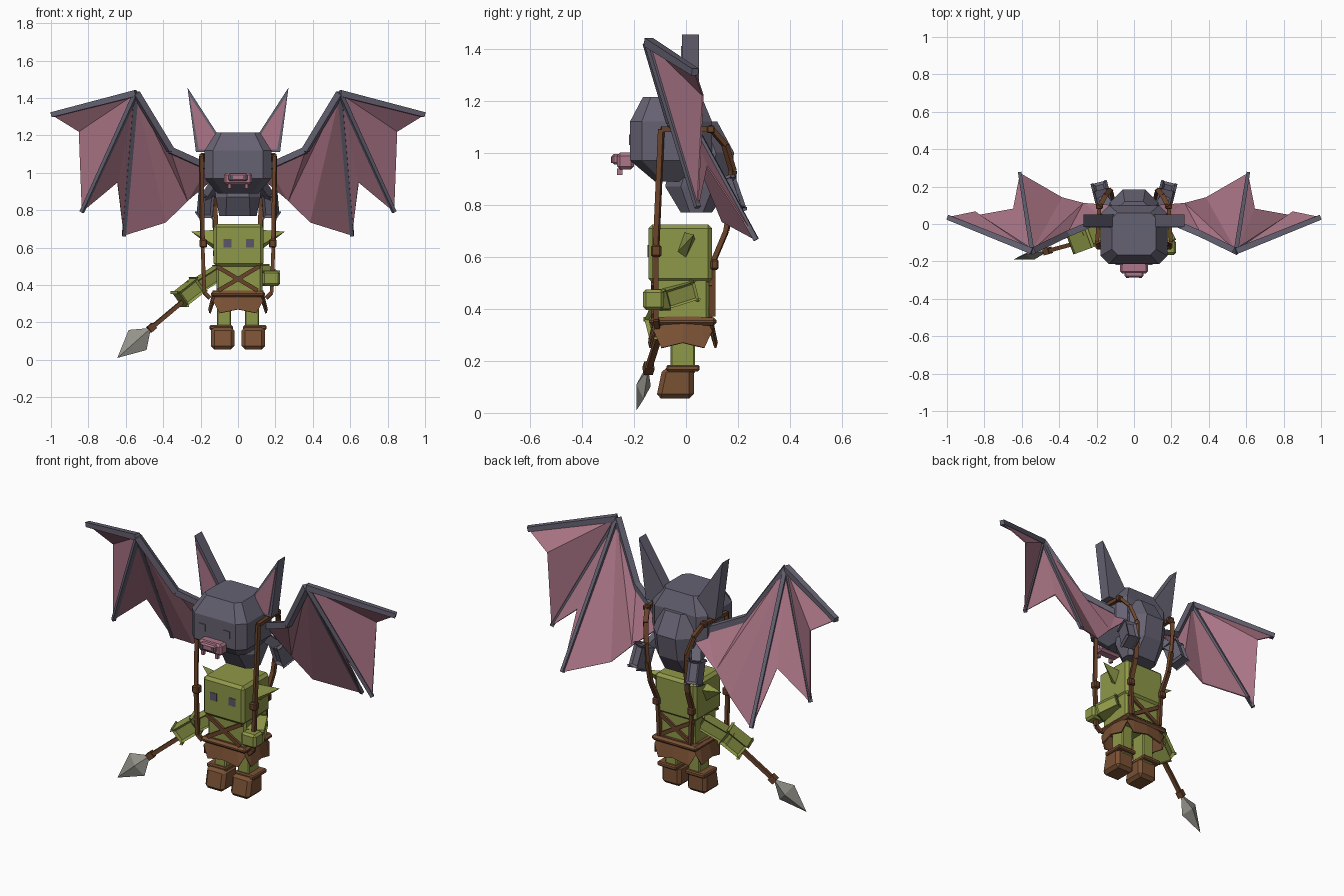
import bpy, bmesh, math
from mathutils import Vector, Matrix

if "Cube" in bpy.data.objects:
    bpy.data.objects.remove(bpy.data.objects["Cube"], do_unlink=True)


def material(name, r, g, b):
    lin = [((c / 255 + 0.055) / 1.055) ** 2.4 for c in (r, g, b)] + [1]
    m = bpy.data.materials.new(name)
    m.use_nodes = True
    m.diffuse_color = lin
    m.node_tree.nodes["Principled BSDF"].inputs["Base Color"].default_value = lin
    return m


GREY = material("slate fur", 102, 98, 114)
PINK = material("dusty pink skin", 172, 118, 135)
GREEN = material("olive skin", 143, 152, 72)
LEATHER = material("brown leather", 122, 81, 52)
STRAP = material("strap brown", 106, 67, 42)
METAL = material("dull metal", 150, 149, 141)
DARK = material("dark eye", 92, 86, 104)


def finish(name, bm, mat):
    bmesh.ops.recalc_face_normals(bm, faces=bm.faces)
    me = bpy.data.meshes.new(name)
    bm.to_mesh(me)
    bm.free()
    me.materials.append(mat)
    ob = bpy.data.objects.new(name, me)
    bpy.context.collection.objects.link(ob)
    return ob


def box(name, lo, hi, mat, bevel=0.0, slant=None):
    """Axis-aligned box between two corners, with chamfered edges."""
    lo, hi = Vector(lo), Vector(hi)
    bm = bmesh.new()
    bmesh.ops.create_cube(bm, size=1)
    for v in bm.verts:
        v.co = (lo + hi) / 2 + v.co * (hi - lo)
        if slant and v.co.z > (lo.z + hi.z) / 2 and v.co.y < (lo.y + hi.y) / 2:
            v.co.y += slant
    if bevel:
        bmesh.ops.bevel(bm, geom=bm.edges[:], offset=bevel, segments=1, affect='EDGES')
    return finish(name, bm, mat)


def beams(name, pts, w, d, mat, taper=1.0, bevel=0.0):
    """Square-section beams along a path."""
    bm = bmesh.new()
    pts = [Vector(p) for p in pts]
    for a, b in zip(pts, pts[1:]):
        r = (b - a).to_track_quat('Z', 'Y').to_matrix().to_4x4()
        new = bmesh.ops.create_cube(bm, size=1)["verts"]
        for v in new:
            k = taper if v.co.z > 0 else 1
            local = Vector((v.co.x * w * k, v.co.y * d * k, v.co.z * (b - a).length))
            v.co = (a + b) / 2 + r @ local
    if bevel:
        bmesh.ops.bevel(bm, geom=bm.edges[:], offset=bevel, segments=1, affect='EDGES')
    return finish(name, bm, mat)


def loft(name, rings, mat):
    """Chamfered rectangles (z, half width, y front, y back, chamfer) joined upward."""
    bm = bmesh.new()
    prev = None
    for z, x, f, b, c in rings:
        co = [(-x + c, f), (x - c, f), (x, f + c), (x, b - c),
              (x - c, b), (-x + c, b), (-x, b - c), (-x, f + c)]
        ring = [bm.verts.new((px, py, z)) for px, py in co]
        if prev:
            for i in range(8):
                j = (i + 1) % 8
                bm.faces.new((prev[i], prev[j], ring[j], ring[i]))
        else:
            bm.faces.new(ring)
        prev = ring
    bm.faces.new(prev)
    return finish(name, bm, mat)


def solid(name, pts, faces, mat):
    bm = bmesh.new()
    vs = [bm.verts.new(p) for p in pts]
    for f in faces:
        bm.faces.new([vs[i] for i in f])
    return finish(name, bm, mat)


def prism(name, outline, y0, y1, mat):
    """Outline in x and z, extruded along y."""
    n = len(outline)
    pts = [(x, y, z) for y in (y0, y1) for x, z in outline]
    faces = [range(n), range(n, 2 * n)]
    faces += [(i, (i + 1) % n, (i + 1) % n + n, i + n) for i in range(n)]
    return solid(name, pts, faces, mat)


# Bat head and body
loft("bat_head", [(0.89, .11, -.12, .05, .03), (0.97, .178, -.215, .1, .045),
                  (1.12, .178, -.215, .1, .045), (1.215, .118, -.165, .06, .03)], GREY)
loft("bat_body", [(0.77, .1, -.02, .1, .035), (0.87, .12, -.08, .165, .06),
                  (1.0, .13, -.05, .185, .07), (1.12, .1, 0, .12, .05)], GREY)
# Snout
box("snout", (-.075, -.265, .935), (.075, -.2, 1.0), PINK, .012)
box("snout_tip", (-.05, -.285, .955), (.05, -.25, .995), PINK, .008)

for s in (-1, 1):
    side = "left" if s > 0 else "right"
    box(f"nostril_{side}", (s * .035 - .008, -.288, .96), (s * .035 + .008, -.28, .985), DARK)
    box(f"fang_{side}", (s * .045 - .008, -.265, .915), (s * .045 + .008, -.245, .94), PINK)
    box(f"bat_eye_{side}", (s * .08 - .02, -.22, 1.03), (s * .08 + .02, -.212, 1.07), GREY)

    # Bat ear with pink inner face
    ear = [(.27, 1.455), (.225, 1.11), (.165, 1.11), (.105, 1.2)]
    prism(f"bat_ear_{side}", [(s * x, z) for x, z in ear], -.015, .05, GREY)
    inner = [(.258, 1.41), (.21, 1.125), (.17, 1.125), (.122, 1.205)]
    prism(f"bat_ear_inner_{side}", [(s * x, z) for x, z in inner], -.02, -.014, PINK)

    # Bat legs
    beams(f"bat_leg_{side}", [(s * .11, .06, .95), (s * .17, .15, .86)], .05, .05, GREY)
    beams(f"bat_foot_{side}", [(s * .168, .14, .89), (s * .178, .18, .775)], .065, .07, GREY, 1, .012)

    # Wing: membrane fanned from the elbow, then the bones
    elbow, tip = (s * .545, -.145, 1.425), (s * .995, .035, 1.31)
    joint, root = (s * .36, -.055, 1.12), (s * .16, .03, 1.03)
    finger_a, finger_b = (s * .835, .045, .79), (s * .61, .27, .665)
    rim = [tip, (s * .85, .065, 1.22), finger_a, (s * .645, .08, .95), finger_b,
           (s * .385, .14, .735), (s * .27, .11, .85), (s * .13, .1, .97), root, joint]
    fan = [(0, i, i + 1) for i in range(1, 7)] + [(0, 7, 10), (7, 8, 9), (7, 9, 10)]
    skin = solid(f"wing_membrane_{side}", [elbow] + rim, fan, PINK)
    mod = skin.modifiers.new("thickness", 'SOLIDIFY')
    mod.thickness, mod.offset = .006, 0
    beams(f"wing_arm_{side}", [root, joint, elbow], .034, .034, GREY)
    beams(f"wing_leading_bone_{side}", [elbow, tip], .034, .034, GREY, .8)
    beams(f"wing_finger_outer_{side}", [elbow, finger_a], .024, .024, GREY, .8)
    beams(f"wing_finger_inner_{side}", [elbow, finger_b], .024, .024, GREY, .8)

    # Carrying straps, over the bat and down to the rider
    beams(f"harness_front_{side}", [(s * .185, .1, 1.09), (s * .197, -.095, 1.09),
          (s * .19, -.115, .63), (s * .18, -.115, .36), (s * .15, -.11, .33)], .02, .02, STRAP)
    beams(f"harness_back_{side}", [(s * .185, .09, 1.1), (s * .155, .15, 1.03), (s * .13, .18, .93),
          (s * .125, .175, .82), (s * .12, .155, .7), (s * .11, .1, .57), (s * .1, .1, .37)],
          .026, .018, STRAP)
    box(f"front_buckle_{side}", (s * .185 - .02, -.135, .6), (s * .185 + .02, -.095, .645), STRAP, .006)
    box(f"back_buckle_{side}", (s * .113 - .02, .095, .55), (s * .113 + .02, .125, .59), STRAP, .006)
    box(f"top_buckle_{side}", (s * .185 - .018, .08, 1.075), (s * .185 + .018, .11, 1.105), STRAP, .005)

    # Goblin ear, eye, leg and boot
    solid(f"goblin_ear_{side}", [(s * .12, -.04, .61), (s * .12, -.005, .585), (s * .12, .035, .665),
          (s * .12, -.01, .695), (s * .25, .03, .685)],
          [(0, 1, 2, 3), (0, 1, 4), (1, 2, 4), (2, 3, 4), (3, 0, 4)], GREEN)
    box(f"goblin_eye_{side}", (s * .06 - .018, -.148, .6), (s * .06 + .026, -.14, .645), DARK)
    box(f"goblin_leg_{side}", (s * .075 - .037, -.06, .15), (s * .075 + .037, .035, .4), GREEN, .006)
    box(f"boot_{side}", (s * .082 - .062, -.115, .055), (s * .082 + .062, .03, .175), LEATHER, .018, .025)
    box(f"boot_cuff_{side}", (s * .09 - .062, -.075, .16), (s * .09 + .062, .052, .185), LEATHER, .006)

    # Crossed chest straps, front and back
    for y, where in ((-.127, "front"), (.093, "back")):
        beams(f"{where}_cross_strap_{side}", [(s * .115, y, .5), (-s * .105, y, .37)], .014, .022, STRAP)

# Goblin head and torso
box("goblin_head", (-.13, -.145, .5), (.137, .1, .725), GREEN, .016)
box("goblin_torso", (-.115, -.12, .33), (.13, .088, .52), GREEN, .012)

# Ragged skirt: squarish ring with a scalloped hem
bm = bmesh.new()
N = 16
rows = [[], [], []]
for i in range(N):
    a = math.tau * i / N
    c, d = math.cos(a), math.sin(a)
    sx = math.copysign(abs(c) ** .5, c)
    sy = math.copysign(abs(d) ** .5, d)
    hem = .25 if i % 4 in (1, 3) else (.315 if i % 4 == 2 else .27)
    for row, grow, z in zip(rows, (.93, .98, 1.1), (.37, .34, hem)):
        row.append(bm.verts.new((sx * .145 * grow, -.012 + sy * .122 * grow, z)))
for lower, upper in zip(rows[1:], rows):
    for i in range(N):
        j = (i + 1) % N
        bm.faces.new((lower[i], lower[j], upper[j], upper[i]))
bm.faces.new(rows[0])
skirt = finish("skirt", bm, LEATHER)
mod = skirt.modifiers.new("thickness", 'SOLIDIFY')
mod.thickness = .008
box("belt", (-.145, -.142, .335), (.145, .118, .367), LEATHER, .012)

# Goblin arms
beams("left_arm", [(.12, .02, .47), (.175, -.09, .435)], .08, .07, GREEN, 1, .008)
box("left_fist", (.13, -.165, .395), (.225, -.085, .475), GREEN, .012)
beams("right_arm", [(-.1, .0, .47), (-.24, -.07, .38)], .07, .07, GREEN, 1, .008)
beams("right_fist", [(-.215, -.065, .4), (-.31, -.1, .325)], .085, .085, GREEN, 1, .012)

# Spear: shaft, collar and four-sided head
back, neck, point = Vector((-.19, -.07, .4)), Vector((-.465, -.145, .17)), Vector((-.645, -.19, .01))
beams("spear_shaft", [back, neck], .022, .022, STRAP)
beams("spear_collar", [neck.lerp(back, .06), neck.lerp(point, .06)], .036, .036, STRAP)
axis = (point - neck).normalized()
wide = axis.cross(Vector((0, 1, 0))).normalized() * .072
thin = axis.cross(wide).normalized() * .028
mid = neck.lerp(point, .4)
solid("spear_head", [neck, mid + wide, mid + thin, mid - wide, mid - thin, point],
      [(e, 1 + i, 1 + (i + 1) % 4) for e in (0, 5) for i in range(4)], METAL)
